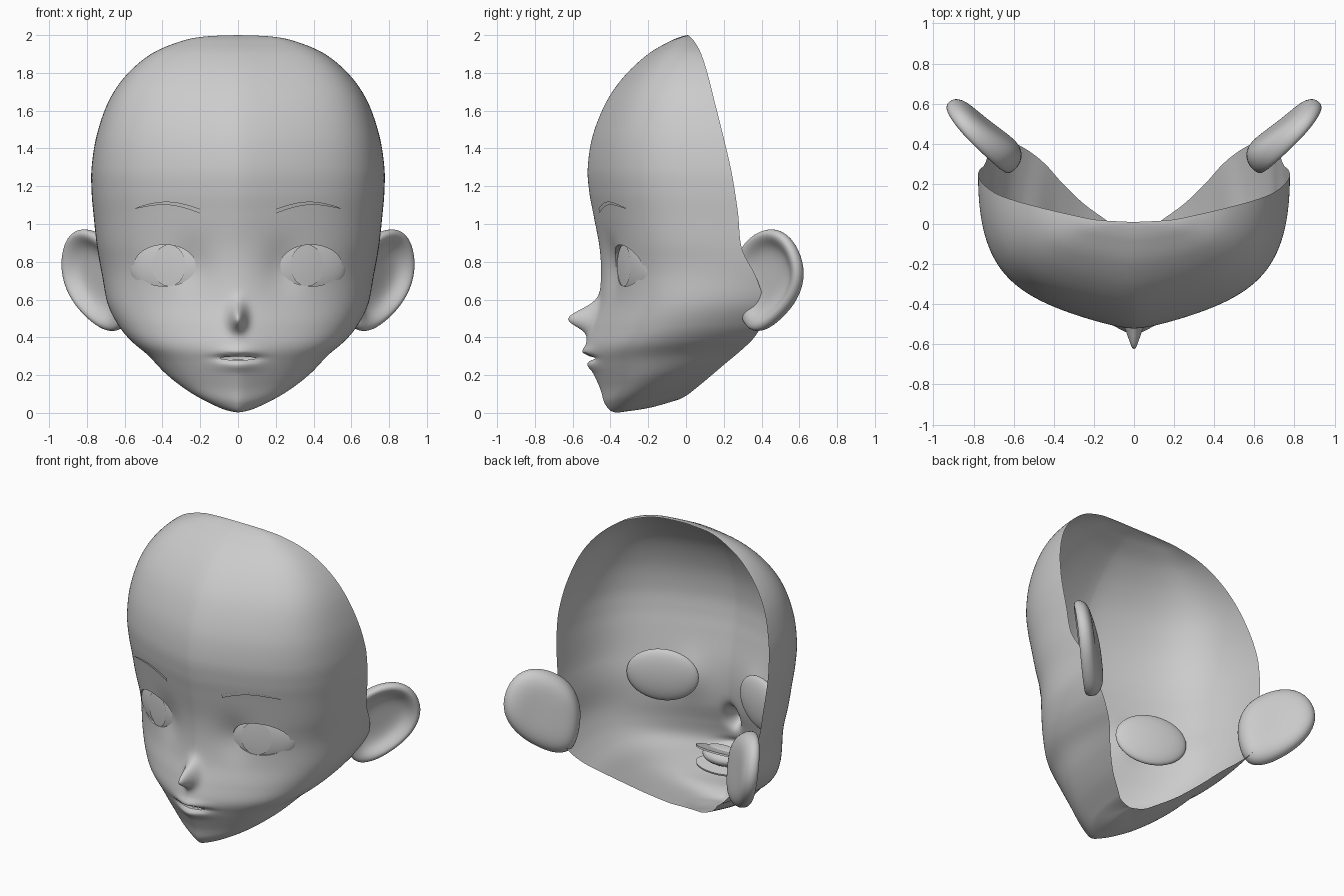
import bpy, bmesh, math
from mathutils import Vector, Matrix
from mathutils.bvhtree import BVHTree

cube = bpy.data.objects.get("Cube")
if cube:
    bpy.data.objects.remove(cube, do_unlink=True)

grey = bpy.data.materials.new("plain grey")
grey.use_nodes = True
colour = (0.6, 0.6, 0.6, 1)
grey.diffuse_color = colour
grey.node_tree.nodes["Principled BSDF"].inputs["Base Color"].default_value = colour


def finish(name, bm, subdivide=0):
    mesh = bpy.data.meshes.new(name)
    for face in bm.faces:
        face.smooth = True
    bm.to_mesh(mesh)
    bm.free()
    mesh.materials.append(grey)
    obj = bpy.data.objects.new(name, mesh)
    bpy.context.collection.objects.link(obj)
    if subdivide:
        mod = obj.modifiers.new("smooth", "SUBSURF")
        mod.levels = mod.render_levels = subdivide
    return obj


def catmull(points, i, u):
    p = [Vector(points[min(max(k, 0), len(points) - 1)]) for k in range(i - 1, i + 3)]
    return 0.5 * (2 * p[1] + (p[2] - p[0]) * u + (2 * p[0] - 5 * p[1] + 4 * p[2] - p[3]) * u ** 2
                  + (3 * (p[1] - p[2]) + p[3] - p[0]) * u ** 3)


def bell(value, centre, width):
    return math.exp(-((value - centre) / width) ** 2)


# Face shell: midline height, midline depth, rim half width, rim depth, rim height
ROWS = [(2, .01, 0, .01, 2), (1.992, -.025, .18, .02, 1.992), (1.965, -.09, .31, .045, 1.965),
        (1.9, -.2, .46, .08, 1.9), (1.79, -.32, .59, .115, 1.79), (1.65, -.42, .685, .15, 1.65),
        (1.47, -.493, .748, .195, 1.47), (1.3, -.52, .775, .235, 1.3), (1.17, -.512, .775, .258, 1.17),
        (1.05, -.49, .765, .275, 1.05), (.87, -.457, .745, .295, .87), (.72, -.45, .715, .37, .72),
        (.58, -.465, .67, .41, .585), (.45, -.505, .595, .4, .475), (.34, -.53, .52, .36, .4),
        (.25, -.507, .44, .295, .335), (.13, -.455, .355, .2, .255), (.05, -.43, .25, .1, .17),
        (.005, -.385, .14, .02, .105), (.01, -.3, .1, -.01, .085), (.03, -.18, .05, -.03, .075),
        (.07, -.04, 0, -.04, .07)]
STEPS, COLS = 8, 70


def features(x, z):
    """Forward push of the nose and lips, less the eye sockets."""
    nose = .135 * bell(x, 0, .04) * bell(z, .5, .07 if z > .5 else .058)
    lips = .02 * bell(z, .325, .025) + .015 * bell(z, .25, .025) - .035 * bell(z, .29, .014)
    return nose + lips * bell(x, 0, .1) - .028 * bell(x, .24, .1) * bell(z, .77, .13)


def skin_row(values):
    mz, my, rx, ry, rz = values
    depth, rise = ry - my, rz - mz
    ramp = min(max((.85 - mz) / .55, 0), 1)
    swell = 1 + .34 * ramp * ramp * (3 - 2 * ramp)
    ctrl = [Vector((0, my, mz)), Vector((.68 * rx, my + .19 * depth, mz + .1 * rise)),
            Vector((swell * rx, my + .25 * depth, mz + .5 * rise)), Vector((rx, ry, rz))]
    row = []
    for c in range(-COLS, COLS + 1):
        t = (abs(c) / COLS) ** 1.2
        p = sum((w * q for w, q in zip(((1 - t) ** 3, 3 * t * (1 - t) ** 2, 3 * t * t * (1 - t), t ** 3), ctrl)),
                Vector())
        # Round off the ridge along the midline
        p.y += .57 * depth * (math.hypot(t, .07) - t - .07 * (1 - t) ** 2)
        p.y -= features(p.x, p.z) if p.y < 0 else 0
        row.append((math.copysign(p.x, c), p.y, p.z))
    return row


bm = bmesh.new()
samples = [catmull(ROWS, i, k / STEPS) for i in range(len(ROWS) - 1) for k in range(STEPS)]
samples.append(Vector(ROWS[-1]))
grid = [[bm.verts.new(p) for p in skin_row(s)] for s in samples]
for a, b in zip(grid, grid[1:]):
    for c in range(2 * COLS):
        bm.faces.new((a[c], b[c], b[c + 1], a[c + 1]))
bmesh.ops.remove_doubles(bm, verts=bm.verts, dist=.0005)
skin = BVHTree.FromBMesh(bm)


def skin_point(x, z, lift=0):
    hit = skin.ray_cast(Vector((x, -2, z)), Vector((0, 1, 0)))
    return hit[0] + hit[1] * lift


def cut_opening(cx, cz, rx, rz):
    """Open an oval in the skin, fit the edge to it and turn a thin lid inward."""
    def radius(v):
        return math.hypot((v.co.x - cx) / rx, (v.co.z - cz) / rz)
    inside = {v for v in bm.verts if v.co.y < -.1 and radius(v) < 1}
    ring = {w for v in inside for f in v.link_faces for w in f.verts} - inside
    bmesh.ops.delete(bm, geom=list(inside), context="VERTS")
    for v in ring:
        r = radius(v)
        v.co = skin_point(cx + (v.co.x - cx) / r, cz + (v.co.z - cz) / r)
    edges = [e for e in bm.edges if e.is_boundary and ring.issuperset(e.verts)]
    lid = bmesh.ops.extrude_edge_only(bm, edges=edges)["geom"]
    for v in lid:
        if isinstance(v, bmesh.types.BMVert):
            v.co.y += .025
    for e in bm.edges:
        if ring.issuperset(e.verts):
            e.smooth = False


for side in (-1, 1):
    cut_opening(side * .387, .78, .163, .11)
cut_opening(0, .289, .1, .009)
finish("face_shell", bm)


def ball(name, centre, scale, turn=0, keep=None):
    b = bmesh.new()
    bmesh.ops.create_uvsphere(b, u_segments=40, v_segments=24, radius=1,
                              matrix=Matrix.Rotation(math.pi / 2, 4, "X"))
    if keep:
        bmesh.ops.delete(b, geom=[v for v in b.verts if not keep(v.co)], context="VERTS")
    b.transform(Matrix.LocRotScale(centre, Matrix.Rotation(turn, 3, "Z"), Vector(scale)))
    return finish(name, b)


# Ear outline in depth and height, and its ring profile as scale and thickness
EAR = [(.27, .84), (.34, .93), (.45, .98), (.55, .93), (.61, .8), (.61, .68),
       (.56, .57), (.47, .48), (.39, .435), (.32, .45), (.28, .55), (.25, .7)]
RINGS = [(.02, -.03), (.4, -.03), (.65, -.015), (.8, .025), (.93, .045), (1.05, .02),
         (1.03, -.03), (.8, -.06), (.4, -.065), (.02, -.065)]
ear_mid = Vector((.42, .72))
ear_out = Vector((.8, -.6, 0))


def build_ear(side, name):
    b = bmesh.new()
    loops = []
    for step, (scale, push) in enumerate(RINGS):
        loop = []
        for p in EAR:
            y, z = ear_mid + (Vector(p) - ear_mid) * scale
            root = min(max((.5 - y) / .2, 0), 1)
            # Thick back and low front rim where the ear meets the head
            thick = 1 + root if step > 5 else 1 - .7 * root if push > 0 else 1
            q = Vector((.64 + .8 * (y - .27) + .15 * (z - .75), y, z)) + ear_out * push * thick
            loop.append(b.verts.new((side * q.x, q.y, q.z)))
        loops.append(loop)
    for m, n in zip(loops, loops[1:]):
        for k in range(len(EAR)):
            j = (k + 1) % len(EAR)
            b.faces.new((m[k], m[j], n[j], n[k]))
    b.faces.new(loops[0])
    b.faces.new(loops[-1])
    bmesh.ops.recalc_face_normals(b, faces=b.faces)
    finish(name, b, 2)


def build_brow(side, name):
    b = bmesh.new()
    pairs = []
    for k in range(25):
        u = k / 24
        x, z = side * (.2 + .34 * u), 1.07 + .014 * u + .034 * math.sin(math.pi * u)
        half = .011 * (1 - u) ** .5 + .001
        pairs.append([b.verts.new(skin_point(x, z + d, .008)) for d in (-half, half)])
    for m, n in zip(pairs, pairs[1:]):
        b.faces.new((m[0], n[0], n[1], m[1]) if side > 0 else (m[1], n[1], n[0], m[0]))
    finish(name, b)


for side, label in ((1, "left"), (-1, "right")):
    build_ear(side, label + "_ear")
    build_brow(side, label + "_eyebrow")
    # Eyes lie along the line between the two corners of the opening
    inner, outer = skin_point(side * .24, .78), skin_point(side * .53, .78)
    along = (outer - inner).normalized()
    turn = side * math.atan2(along.y, abs(along.x))
    inward = Vector((-math.sin(turn), math.cos(turn), 0))
    front = skin_point(side * .387, .78) + inward * .008
    ball(label + "_eyeball", front + inward * .05, (.225, .05, .17), turn)
    ball(label + "_iris", front + inward * .031 - along * .02, (.19, .035, .22), turn,
         lambda co: co.y < -.85)

# Mouth interior: bag, tongue and the two gum plates
ball("mouth_bag", Vector((0, -.42, .29)), (.15, .12, .06), 0, lambda co: co.y > -.1)
ball("tongue", Vector((0, -.4, .265)), (.07, .07, .018))
for name, height, tilt in (("upper_gum", .335, .25), ("lower_gum", .235, -.25)):
    b = bmesh.new()
    bmesh.ops.create_cone(b, cap_ends=True, segments=24, radius1=1, radius2=1, depth=1)
    b.transform(Matrix.Translation((0, -.36, height)) @ Matrix.Rotation(tilt, 4, "X")
                @ Matrix.Diagonal((.17, .08, .012, 1)))
    gum = finish(name, b)
    bpy.context.view_layer.objects.active = gum
    gum.select_set(True)
    bpy.ops.object.shade_smooth_by_angle()
    gum.select_set(False)
